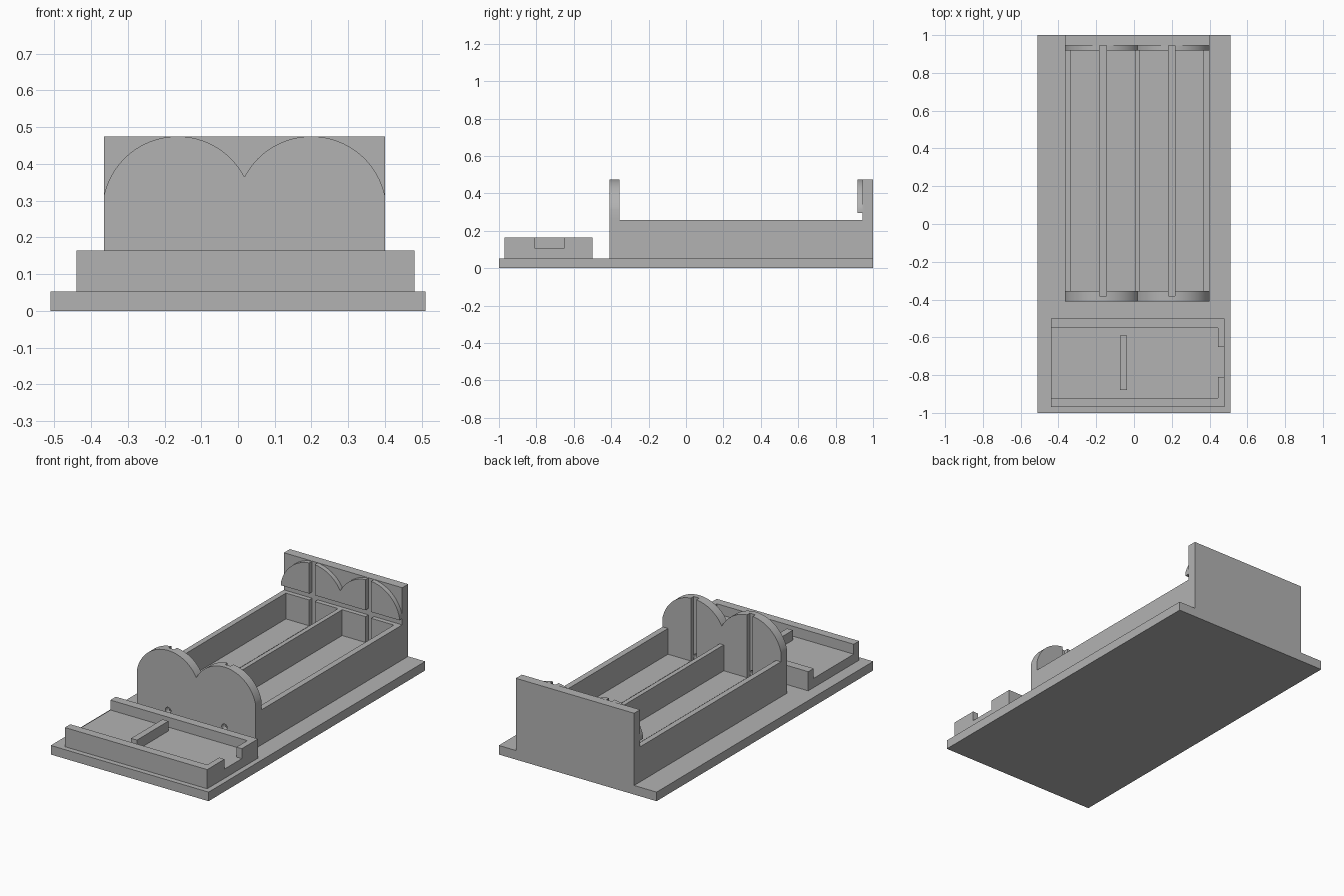
import bpy
import bmesh
import math

if "Cube" in bpy.data.objects:
    bpy.data.objects.remove(bpy.data.objects["Cube"], do_unlink=True)

GREY = bpy.data.materials.new("plain grey")
GREY.use_nodes = True
colour = (0.45, 0.45, 0.45, 1)
GREY.diffuse_color = colour
GREY.node_tree.nodes["Principled BSDF"].inputs["Base Color"].default_value = colour

X0, X1 = -0.365, 0.40           # holder sides
MID = (X0 + X1) / 2             # centre of the dividing wall
BAYS = (MID - 0.182, MID + 0.182)
RIM, TOP, FLOOR = 0.258, 0.475, 0.107
FRONT, BACK = -0.41, 1.0
BAY_FRONT, BAY_BACK, WALL = -0.355, 0.918, 0.945


def make(name, bm):
    bmesh.ops.recalc_face_normals(bm, faces=bm.faces)
    mesh = bpy.data.meshes.new(name)
    bm.to_mesh(mesh)
    bm.free()
    mesh.materials.append(GREY)
    obj = bpy.data.objects.new(name, mesh)
    bpy.context.collection.objects.link(obj)
    return obj


def box(name, x, y, z):
    bm = bmesh.new()
    bmesh.ops.create_cube(bm, size=1)
    for v in bm.verts:
        v.co = [r[0] if c < 0 else r[1] for c, r in zip(v.co, (x, y, z))]
    return make(name, bm)


def rod(name, x, z, radius, y0, y1):
    bm = bmesh.new()
    ring = [bm.verts.new((x + radius * math.cos(a), y0, z + radius * math.sin(a)))
            for a in (math.tau * i / 24 for i in range(24))]
    return extrude(name, bm, ring, y1 - y0)


def extrude(name, bm, ring, depth):
    face = bm.faces.new(ring)
    new = bmesh.ops.extrude_face_region(bm, geom=[face])["geom"]
    moved = [v for v in new if isinstance(v, bmesh.types.BMVert)]
    bmesh.ops.translate(bm, vec=(0, depth, 0), verts=moved)
    return make(name, bm)


def lobed_plate(name, y0, y1, bottom, radius=0.205, steps=32):
    # Two round arches that meet in a cusp over the dividing wall
    bm = bmesh.new()
    points = [(X0, bottom)]
    spans = ((X0, MID), (MID, X1))
    for n, (bay, span) in enumerate(zip(BAYS, spans)):
        start, end = (math.acos((x - bay) / radius) for x in span)
        for i in range(n, steps + 1):
            a = start + (end - start) * i / steps
            points.append((bay + radius * math.cos(a),
                           TOP - radius + radius * math.sin(a)))
    points.append((X1, bottom))
    return extrude(name, bm, [bm.verts.new((x, y0, z)) for x, z in points], y1 - y0)


def combine(obj, other, operation):
    mod = obj.modifiers.new(operation.lower(), "BOOLEAN")
    mod.operation = operation
    mod.solver = "EXACT"
    mod.object = other
    bpy.context.view_layer.objects.active = obj
    bpy.ops.object.modifier_apply(modifier=mod.name)
    bpy.data.objects.remove(other, do_unlink=True)


# Base plate
box("base_plate", (-0.51, 0.51), (-1, 1), (0, 0.053))

# Front tray, open on one end and notched on the other
tray = box("front_tray", (-0.44, 0.48), (-0.97, -0.5), (0.053, 0.165))
combine(tray, box("tray_cavity", (-0.6, 0.445), (-0.92, -0.55), (FLOOR, 0.3)), "DIFFERENCE")
combine(tray, box("tray_notch", (0.4, 0.6), (-0.81, -0.65), (FLOOR, 0.3)), "DIFFERENCE")
box("tray_divider", (-0.075, -0.037), (-0.88, -0.59), (FLOOR, 0.165))

# Two-bay holder with arched front plate, tall back wall and arched back pads
holder = box("two_bay_holder", (X0, X1), (FRONT, BACK), (0.053, RIM))
combine(holder, box("back_wall", (X0, X1), (WALL, BACK), (0.15, TOP)), "UNION")
combine(holder, lobed_plate("front_arches", FRONT, BAY_FRONT, 0.15), "UNION")
combine(holder, lobed_plate("back_arches", BAY_BACK, WALL + 0.01, 0.295), "UNION")

# Bays, contact slots with floor channels, and wire holes
inner = ((X0 + 0.032, MID - 0.013), (MID + 0.013, X1 - 0.035))
for bay, span in zip(BAYS, inner):
    combine(holder, box("bay_cut", span, (BAY_FRONT, BAY_BACK), (FLOOR, 0.6)), "DIFFERENCE")
    slot = (bay - 0.018, bay + 0.018)
    combine(holder, box("slot_cut", slot, (-0.38, WALL), (0.085, 0.6)), "DIFFERENCE")
    combine(holder, rod("wire_hole", bay, 0.125, 0.018, -0.5, -0.3), "DIFFERENCE")

# Smooth arches with crisp edges
bpy.ops.object.select_all(action="DESELECT")
holder.select_set(True)
bpy.context.view_layer.objects.active = holder
bpy.ops.object.shade_smooth_by_angle(angle=math.radians(30))
